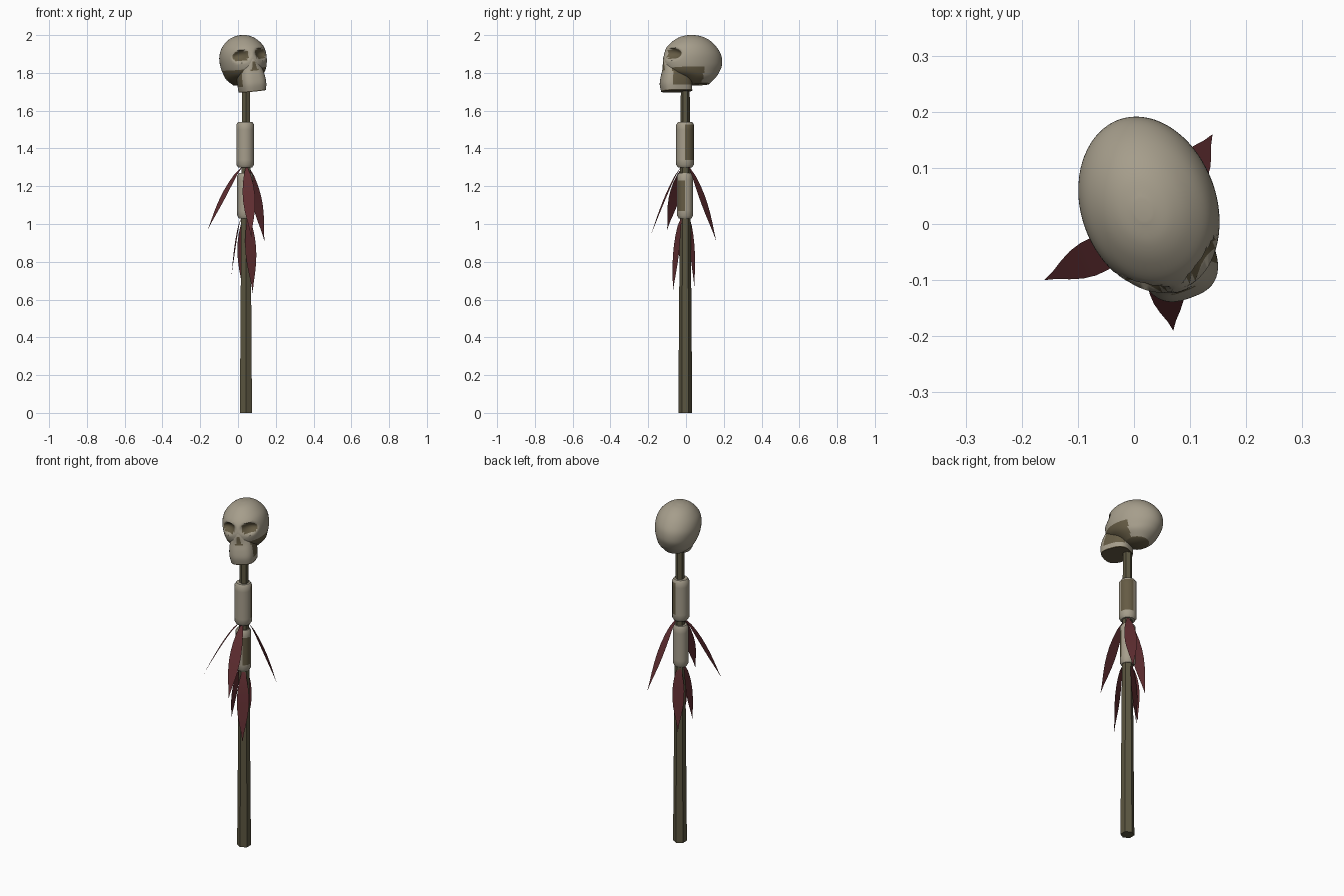
import bpy, math
from mathutils import Matrix, Vector

if "Cube" in bpy.data.objects:
    bpy.data.objects.remove(bpy.data.objects["Cube"])


def material(name, rgb):
    m = bpy.data.materials.new(name)
    m.diffuse_color = (*rgb, 1)
    m.use_nodes = True
    m.node_tree.nodes["Principled BSDF"].inputs["Base Color"].default_value = m.diffuse_color
    return m


BONE, STAIN, WOOD, RED = 0, 1, 2, 3
MATS = [material("bone", (0.38, 0.34, 0.26)),
        material("stained_bone", (0.13, 0.105, 0.058)),
        material("dark_wood", (0.105, 0.092, 0.052)),
        material("dark_red_feather", (0.12, 0.028, 0.032))]


def make(name, verts, faces, rule, smooth=None):
    """Mesh object whose face colours come from rule(face centre)."""
    me = bpy.data.meshes.new(name)
    me.from_pydata(verts, [], faces)
    for m in MATS:
        me.materials.append(m)
    for p in me.polygons:
        p.material_index = rule(p.center) if callable(rule) else rule
    ob = bpy.data.objects.new(name, me)
    bpy.context.collection.objects.link(ob)
    if smooth:
        bpy.ops.object.select_all(action='DESELECT')
        ob.select_set(True)
        bpy.context.view_layer.objects.active = ob
        bpy.ops.object.shade_smooth_by_angle(angle=math.radians(smooth))
    return ob


def loft(name, rings, rule, smooth=None):
    """Skin equal-length rings, bottom to top, with end caps."""
    n = len(rings[0])
    verts = [v for r in rings for v in r]
    faces = [(i * n + j, i * n + (j + 1) % n, (i + 1) * n + (j + 1) % n, (i + 1) * n + j)
             for i in range(len(rings) - 1) for j in range(n)]
    faces.append(tuple(reversed(range(n))))
    faces.append(tuple(range(len(verts) - n, len(verts))))
    return make(name, verts, faces, rule, smooth)


def circle(c, r, z, n, phase=0.0):
    return [(c[0] + r * math.cos(phase + 2 * math.pi * k / n),
             c[1] + r * math.sin(phase + 2 * math.pi * k / n), z) for k in range(n)]


def signed_pow(v, e):
    return math.copysign(abs(v) ** e, v)


def oval_rings(profile, n, expo, steps):
    """Smoothly interpolated oval sections from rows of (z, front y, back y, half width)."""
    rows = []
    for i in range(len(profile) - 1):
        p = [profile[max(0, min(len(profile) - 1, i + k))] for k in (-1, 0, 1, 2)]
        for s in range(steps):
            t = s / steps
            rows.append([0.5 * (2 * b + (c - a) * t + (2 * a - 5 * b + 4 * c - d) * t * t
                                + (3 * b - a - 3 * c + d) * t ** 3) for a, b, c, d in zip(*p)])
    rows.append(profile[-1])
    out = []
    for z, yf, yb, hw in rows:
        ring = []
        for k in range(n):
            a = 2 * math.pi * k / n
            ring.append((hw * signed_pow(math.cos(a), 2 / expo),
                         (yf + yb) / 2 + (yb - yf) / 2 * signed_pow(math.sin(a), 2 / expo), z))
        out.append(ring)
    return out


# Tapered six-sided pole
AXIS = (0.042, -0.004)
loft("pole", [circle(AXIS, r, z, 6, math.pi / 6) for z, r in ((0, 0.037), (1.78, 0.023))], WOOD)


# Two bone sleeves with chamfered ends and stained sectors
def sleeve(name, c, r, z0, z1, sector, zs):
    rings = [circle(c, r * 0.8, z0, 12), circle(c, r, z0 + 0.014, 12)]
    rings += [circle(c, r, z0 + (z1 - z0) * k / 6, 12) for k in range(1, 6)]
    rings += [circle(c, r, z1 - 0.014, 12), circle(c, r * 0.8, z1, 12)]

    def rule(p):
        a = math.degrees(math.atan2(p.y - c[1], p.x - c[0]))
        return STAIN if sector[0] < a < sector[1] and zs[0] < p.z < zs[1] else BONE
    loft(name, rings, rule, 40)


sleeve("upper_sleeve", (0.038, -0.005), 0.047, 1.30, 1.54, (10, 80), (1.36, 1.53))
sleeve("lower_sleeve", (0.038, -0.005), 0.042, 1.03, 1.27, (-60, 0), (1.06, 1.22))


# Curved leaf-shaped feathers hanging below each sleeve
def feather(name, z0, tip, width, bend):
    d = Vector((tip[0] - AXIS[0], tip[1] - AXIS[1]))
    u = d.normalized()
    side = Vector((-u.y, u.x))
    verts, faces, n = [], [], 8
    for i in range(n + 1):
        t = i / n
        start = Vector(AXIS) + u * 0.02
        c = start + (Vector(tip[:2]) - start) * t ** bend
        w = width / 2 * (0.12 + 0.88 * math.sin(math.pi * t ** 0.85)) * (1 - t ** 6)
        for s in (-1, 1):
            p = c + side * (w * s)
            verts.append((p.x, p.y, z0 + (tip[2] - z0) * t))
    for i in range(n):
        faces.append((2 * i, 2 * i + 1, 2 * i + 3, 2 * i + 2))
    make(name, verts, faces, RED, 60)


for k, tip in enumerate([(-0.16, -0.10, 0.97), (0.07, -0.19, 0.93), (0.14, 0.16, 0.91)]):
    feather(f"upper_feather_{k + 1}", 1.305, tip, 0.066, 0.8)
for k, tip in enumerate([(0.078, -0.07, 0.635), (-0.035, -0.012, 0.72), (0.022, 0.045, 0.66)]):
    feather(f"lower_feather_{k + 1}", 1.04, tip, 0.066, 0.6)

# Skull, built facing -y about its own centre, then turned and tilted
EYE_X, EYE_Z = 0.055, 0.025
PLACE = Matrix.Translation((0.032, 0.02, 1.87)) @ Matrix.Rotation(math.radians(20), 4, 'Z') \
    @ Matrix.Rotation(math.radians(-6), 4, 'Y')


def eye_dist(x, z):
    return math.hypot((abs(x) - EYE_X) / 0.037, (z - EYE_Z + 0.12 * (abs(x) - EYE_X)) / 0.029)


def cranium_rule(p):
    if p.y < -0.02 and eye_dist(p.x, p.z) < 1:
        return STAIN
    if p.y < 0.04 and p.z < -0.045 - 0.1 * max(0, 0.06 - abs(p.x)):
        return STAIN
    return STAIN if p.z < -0.128 else BONE


def jaw_rule(p):
    if p.z < -0.16:
        return STAIN
    if p.y < -0.08 and -0.055 < p.z < -0.012 and abs(p.x) < 0.004 - 0.35 * (p.z + 0.012):
        return STAIN
    if p.y > -0.12 and abs(p.x) > 0.04 and -0.135 < p.z < -0.045:
        return STAIN
    return BONE


cranium = [(-0.132, -0.02, 0.10, 0.055), (-0.10, -0.07, 0.135, 0.09), (-0.07, -0.125, 0.158, 0.106),
           (-0.03, -0.145, 0.175, 0.117), (0.02, -0.143, 0.172, 0.12), (0.065, -0.125, 0.147, 0.108),
           (0.10, -0.088, 0.112, 0.08), (0.121, -0.05, 0.072, 0.048), (0.13, -0.01, 0.03, 0.015)]
rings = oval_rings(cranium, 72, 2.0, 5)
# Press the eye sockets inward
rings = [[(x, y + (0.03 * max(0, 1.25 - eye_dist(x, z) ** 2) if y < -0.02 else 0), z)
          for x, y, z in r] for r in rings]
skull = loft("skull_cranium", rings, cranium_rule, 50)

# Upper jaw with nose opening
jaw = [(-0.168, -0.160, 0.0, 0.066), (-0.13, -0.166, 0.0, 0.070), (-0.09, -0.160, 0.0, 0.068),
       (-0.05, -0.150, 0.0, 0.058), (-0.01, -0.149, 0.0, 0.030), (0.02, -0.140, 0.0, 0.016)]
face = loft("skull_upper_jaw", oval_rings(jaw, 48, 2.8, 5), jaw_rule, 50)

for ob in (skull, face):
    ob.matrix_world = PLACE
